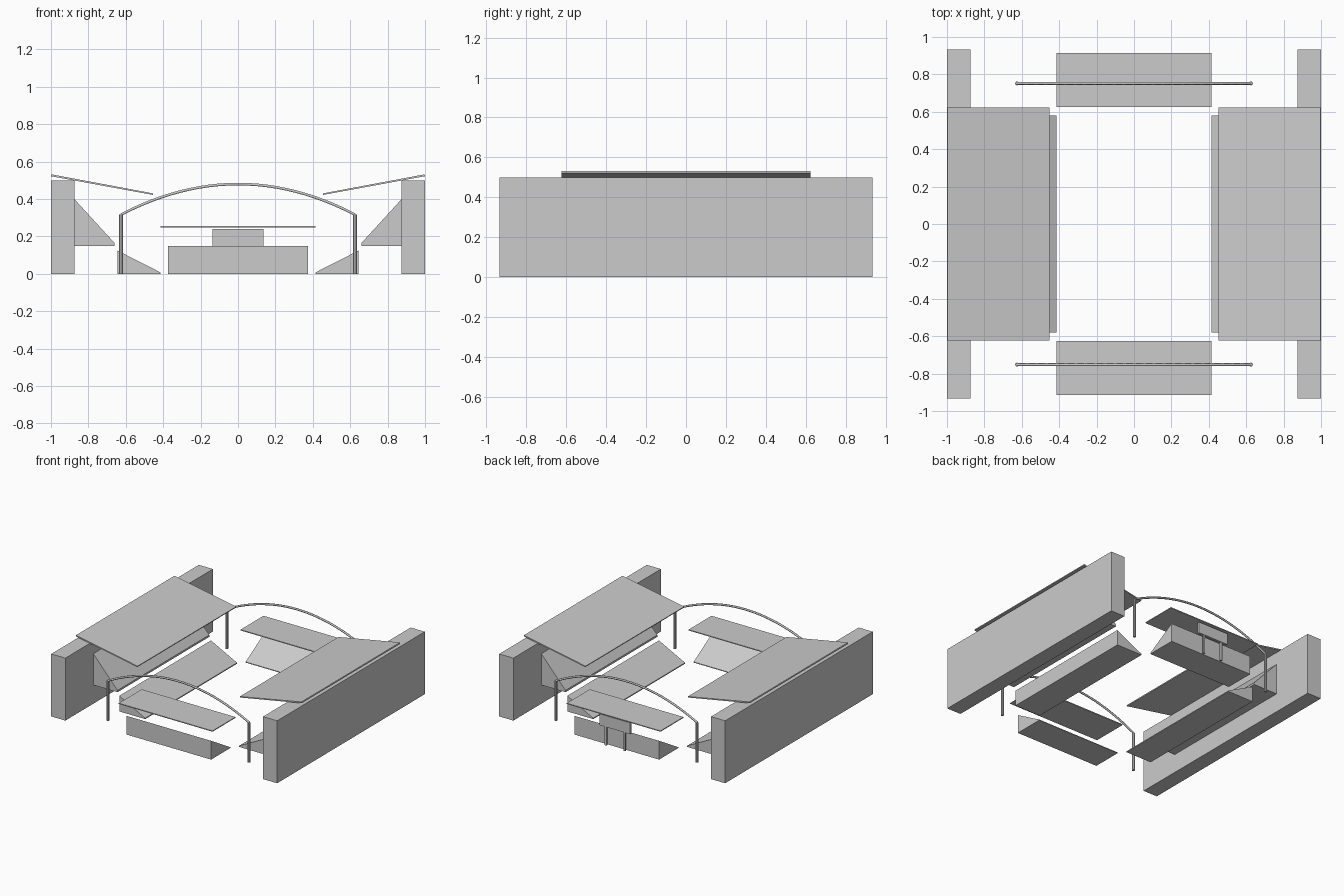
import bpy, bmesh
from mathutils import Vector

if "Cube" in bpy.data.objects:
    bpy.data.objects.remove(bpy.data.objects["Cube"])


def make(name, bm):
    bmesh.ops.recalc_face_normals(bm, faces=bm.faces)
    me = bpy.data.meshes.new(name)
    bm.to_mesh(me)
    bm.free()
    ob = bpy.data.objects.new(name, me)
    bpy.context.collection.objects.link(ob)
    return ob


def prism(name, profile, half, axis):
    """Extrude a closed (u, z) profile from -half to +half along axis 'x' or 'y'."""
    bm = bmesh.new()
    pts = [(u, -half, z) if axis == 'y' else (-half, u, z) for u, z in profile]
    face = bm.faces.new([bm.verts.new(p) for p in pts])
    ext = bmesh.ops.extrude_face_region(bm, geom=[face])
    move = Vector((0, 2 * half, 0) if axis == 'y' else (2 * half, 0, 0))
    verts = [v for v in ext['geom'] if isinstance(v, bmesh.types.BMVert)]
    bmesh.ops.translate(bm, verts=verts, vec=move)
    return make(name, bm)


def box(name, lo, hi):
    bm = bmesh.new()
    bmesh.ops.create_cube(bm, size=1)
    for v in bm.verts:
        v.co = [l + (c + 0.5) * (h - l) for c, l, h in zip(v.co, lo, hi)]
    return make(name, bm)


def flip(profile, s):
    return [(s * u, z) for u, z in profile]


# Long side stands: wall, two seating tiers and a tilted roof
SIDE = {
    "outer_wall": ([(0.875, 0), (1, 0), (1, 0.5), (0.875, 0.5)], 0.933),
    "upper_tier": ([(0.66, 0.15), (0.875, 0.15), (0.875, 0.4), (0.66, 0.165)], 0.58),
    "lower_tier": ([(0.415, 0), (0.645, 0), (0.645, 0.125), (0.415, 0.008)], 0.58),
    "side_roof": ([(0.455, 0.422), (1, 0.522), (0.998, 0.532), (0.453, 0.43)], 0.623),
}
for s, tag in ((-1, "left"), (1, "right")):
    for name, (profile, half) in SIDE.items():
        prism(f"{tag}_{name}", flip(profile, s), half, 'y')

# End stands with flat roofs, and an arch with posts at each end
END_TIER = [(0.632, 0), (0.875, 0), (0.875, 0.15), (0.632, 0.006)]
END_ROOF = [(0.625, 0.249), (0.915, 0.249), (0.915, 0.256), (0.625, 0.256)]
N = 24
for s, tag in ((-1, "front"), (1, "back")):
    prism(f"{tag}_end_tier", flip(END_TIER, s), 0.375, 'x')
    prism(f"{tag}_end_roof", flip(END_ROOF, s), 0.415, 'x')

    # arch rib
    cu = bpy.data.curves.new(f"{tag}_arch", 'CURVE')
    cu.dimensions = '3D'
    cu.bevel_depth = 0.008
    cu.bevel_resolution = 1
    cu.use_fill_caps = True
    sp = cu.splines.new('POLY')
    sp.points.add(N)
    for i, p in enumerate(sp.points):
        t = 2 * i / N - 1
        p.co = (0.625 * t, s * 0.752, 0.48 - 0.163 * t * t, 1)
    bpy.context.collection.objects.link(bpy.data.objects.new(f"{tag}_arch", cu))

    # arch posts
    for x in (-0.625, 0.625):
        bm = bmesh.new()
        bmesh.ops.create_cone(bm, cap_ends=True, segments=8, radius1=0.011,
                              radius2=0.011, depth=0.316)
        bmesh.ops.translate(bm, verts=bm.verts, vec=(x, s * 0.752, 0.158))
        make(f"{tag}_arch_post", bm)

# Scoreboard on two posts behind the back stand
box("scoreboard", (-0.135, 0.882, 0.15), (0.135, 0.902, 0.24))
for x in (-0.083, 0.083):
    box("scoreboard_post", (x - 0.007, 0.885, 0), (x + 0.007, 0.899, 0.15))
